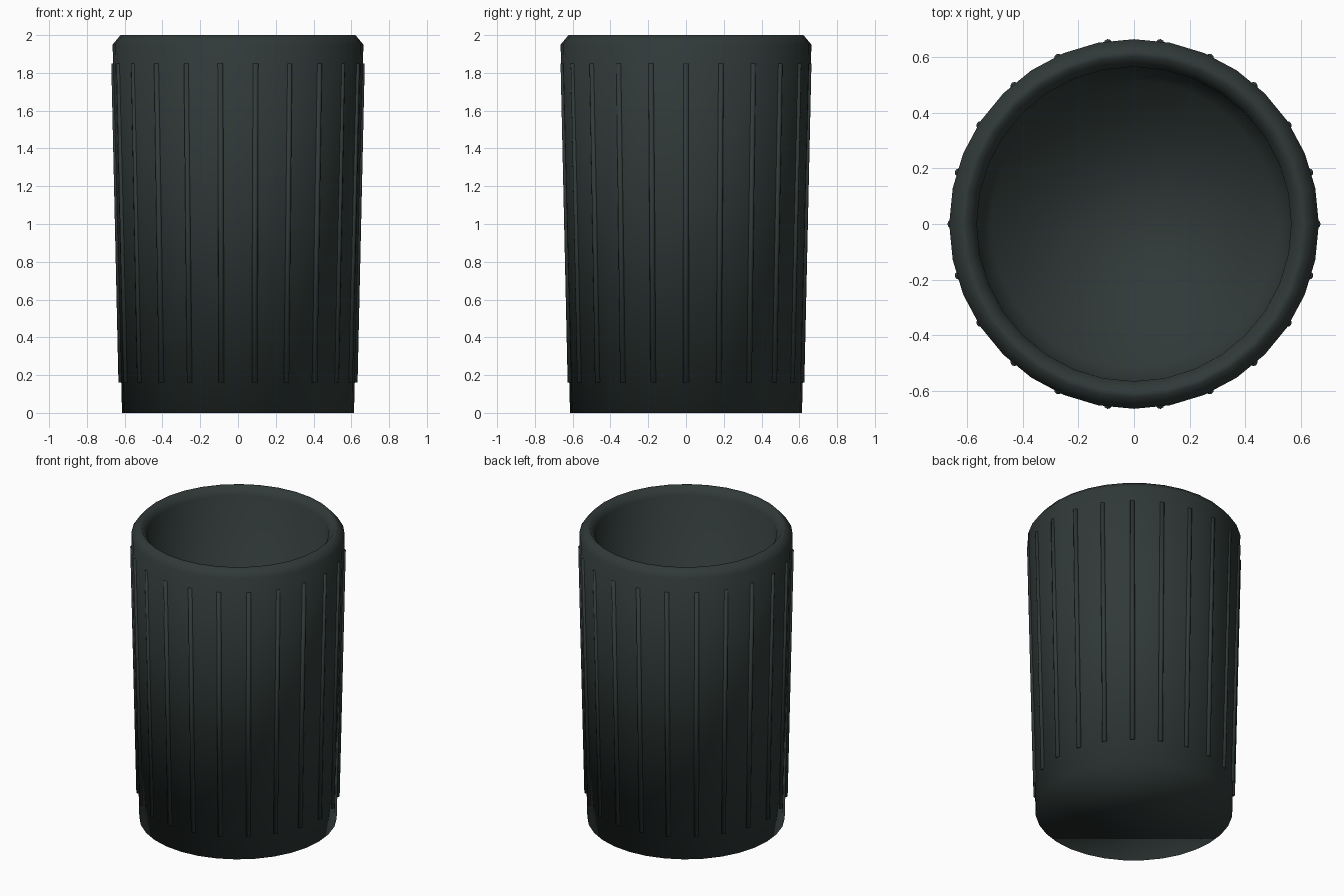
import bpy, bmesh, math
from mathutils import Vector, Matrix

if "Cube" in bpy.data.objects:
    bpy.data.objects.remove(bpy.data.objects["Cube"])

mat = bpy.data.materials.new("dark green grey")
mat.diffuse_color = (0.03, 0.042, 0.04, 1)
mat.use_nodes = True
mat.node_tree.nodes["Principled BSDF"].inputs["Base Color"].default_value = mat.diffuse_color

def finish(bm, name):
    bmesh.ops.recalc_face_normals(bm, faces=bm.faces[:])
    for f in bm.faces:
        f.smooth = True
    me = bpy.data.meshes.new(name)
    bm.to_mesh(me)
    bm.free()
    me.materials.append(mat)
    ob = bpy.data.objects.new(name, me)
    bpy.context.collection.objects.link(ob)
    return ob

# Cup body: tapered wall, chamfered rim, hollow inside with a floor
SIDES = 32
profile = [(0.614, 0), (0.664, 1.95), (0.622, 2.0), (0.602, 2.0),
           (0.565, 1.95), (0.515, 0.1)]
bm = bmesh.new()
rings = []
for r, z in profile:
    rings.append([bm.verts.new((r * math.cos(2 * math.pi * i / SIDES),
                                r * math.sin(2 * math.pi * i / SIDES), z))
                  for i in range(SIDES)])
for a, b in zip(rings, rings[1:]):
    for i in range(SIDES):
        j = (i + 1) % SIDES
        bm.faces.new((a[i], a[j], b[j], b[i]))
bm.faces.new(rings[0][::-1])
bm.faces.new(rings[-1])
finish(bm, "cup_body")

# Grip ribs: 22 thin rods following the taper of the wall
RIBS = 22
bm = bmesh.new()
for k in range(RIBS):
    a = 2 * math.pi * k / RIBS
    d = Vector((math.cos(a), math.sin(a), 0))
    lo = d * 0.618 + Vector((0, 0, 0.16))
    hi = d * 0.656 + Vector((0, 0, 1.85))
    axis = hi - lo
    m = (Matrix.Translation((lo + hi) / 2)
         @ axis.to_track_quat('Z', 'Y').to_matrix().to_4x4())
    bmesh.ops.create_cone(bm, cap_ends=True, segments=8, radius1=0.015,
                          radius2=0.015, depth=axis.length, matrix=m)
finish(bm, "grip_ribs")
